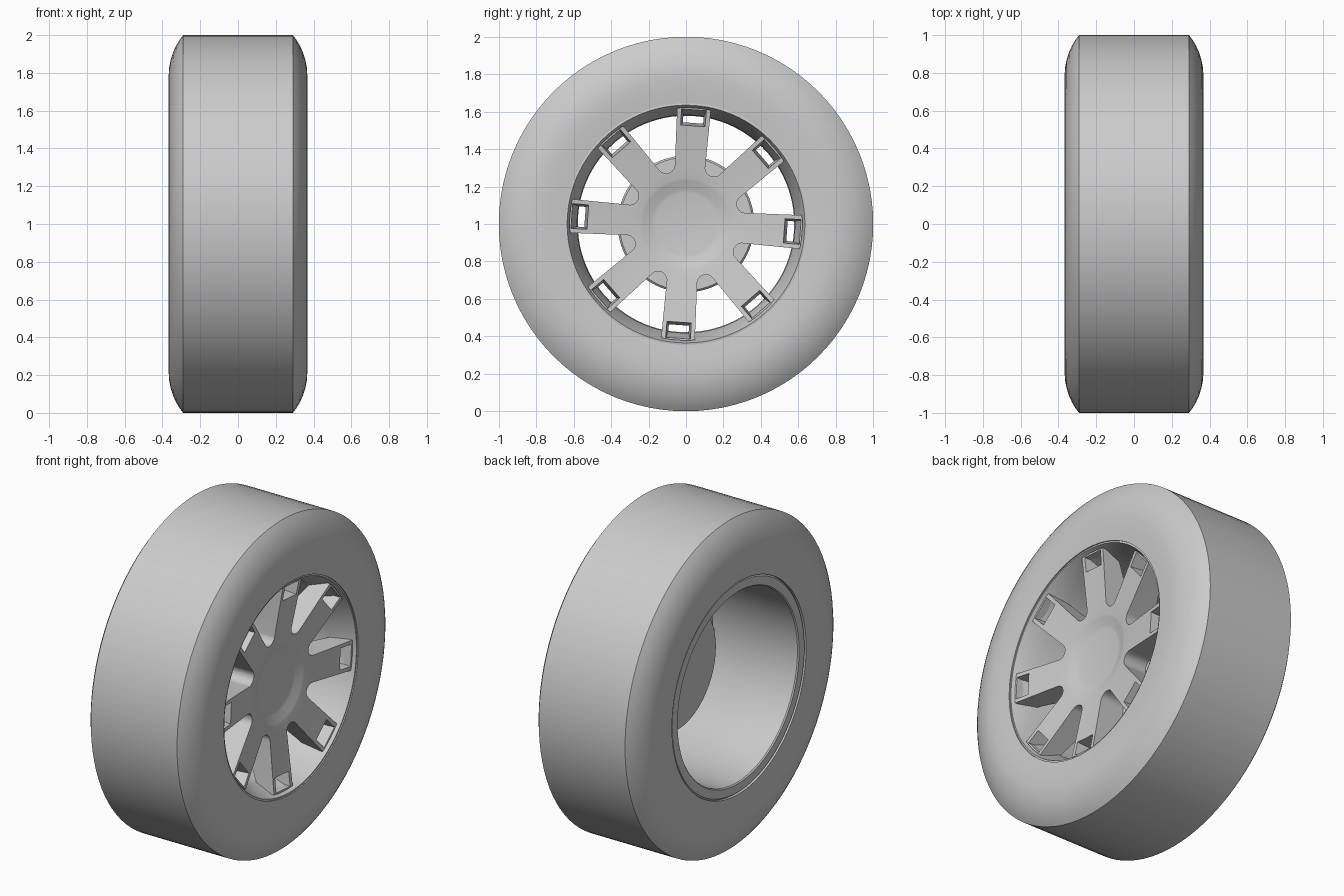
import bpy
import bmesh
from math import cos, sin, pi, radians

SEGMENTS = 96
SPOKES = 8
SPOKE_START = radians(-4)

old = bpy.data.objects.get("Cube")
if old:
    bpy.data.objects.remove(old, do_unlink=True)

grey = bpy.data.materials.new("light_grey")
grey.use_nodes = True
grey.diffuse_color = (0.6, 0.6, 0.6, 1)
grey.node_tree.nodes["Principled BSDF"].inputs["Base Color"].default_value = (0.6, 0.6, 0.6, 1)


def finish(bm, name):
    bmesh.ops.recalc_face_normals(bm, faces=bm.faces)
    mesh = bpy.data.meshes.new(name)
    bm.to_mesh(mesh)
    bm.free()
    mesh.materials.append(grey)
    obj = bpy.data.objects.new(name, mesh)
    bpy.context.collection.objects.link(obj)
    return obj


def smooth(obj):
    bpy.ops.object.select_all(action="DESELECT")
    obj.select_set(True)
    bpy.context.view_layer.objects.active = obj
    bpy.ops.object.shade_smooth_by_angle(angle=radians(25))


def place(x, radius, angle):
    """Point on the wheel: x along the axle, radius and angle around it."""
    return (x, radius * cos(angle), 1 + radius * sin(angle))


def lathe(name, profile):
    """Spin a closed (x, radius) profile around the axle."""
    bm = bmesh.new()
    rings = []
    for x, r in profile:
        if r == 0:
            rings.append([bm.verts.new(place(x, 0, 0))] * SEGMENTS)
        else:
            rings.append([bm.verts.new(place(x, r, 2 * pi * i / SEGMENTS)) for i in range(SEGMENTS)])
    for a, b in zip(rings, rings[1:] + rings[:1]):
        for i in range(SEGMENTS):
            j = (i + 1) % SEGMENTS
            corners = list(dict.fromkeys((a[i], a[j], b[j], b[i])))
            if len(corners) > 2:
                bm.faces.new(corners)
    return finish(bm, name)


def add_prism(bm, front, back, angle, x_front, x_back):
    """Join two (radial, sideways) outlines, turned to a given spoke angle."""
    c, s = cos(angle), sin(angle)
    loops = [[bm.verts.new((x, u * c - v * s, 1 + u * s + v * c)) for u, v in outline]
             for x, outline in ((x_front, front), (x_back, back))]
    for loop in loops:
        bm.faces.new(loop)
    n = len(front)
    for i in range(n):
        j = (i + 1) % n
        bm.faces.new((loops[0][i], loops[0][j], loops[1][j], loops[1][i]))


def box(r0, r1, half):
    return [(r0, -half), (r1, -half), (r1, half), (r0, half)]


# Tyre: flat tread, rounded shoulders, slightly dished sidewalls
shoulder = [(0.29, 1.0), (0.309, 0.975), (0.327, 0.945), (0.343, 0.91),
            (0.356, 0.87), (0.364, 0.83), (0.367, 0.79), (0.365, 0.73), (0.357, 0.645)]
tyre = lathe("tyre", shoulder + [(-x, r) for x, r in reversed(shoulder)])
smooth(tyre)

# Rim barrel: straight bore, flared at the outer side, flat lip at the inner side
barrel = lathe("rim_barrel", [(0.35, 0.645), (0.352, 0.635), (0.22, 0.582), (-0.345, 0.578),
                              (-0.352, 0.584), (-0.352, 0.635), (-0.34, 0.645)])
smooth(barrel)

# Hub flange behind the spokes
flange = lathe("hub_flange", [(0.13, 0), (0.13, 0.355), (0.12, 0.365), (0.055, 0.365), (0.055, 0)])
smooth(flange)

# Wheel face with dished centre, cut into spokes
face = lathe("spoked_face", [(0.252, 0), (0.252, 0.165), (0.256, 0.185), (0.274, 0.23), (0.278, 0.245),
                             (0.285, 0.3), (0.335, 0.622), (0.31, 0.622), (0.215, 0.585),
                             (0.11, 0.34), (0.11, 0)])

# Cutters: round-ended slots between spokes, tapered windows at spoke tips
bm = bmesh.new()
lean = radians(20.8)
start, turn = pi / 2 + lean, pi - 2 * lean
slot = [(0.335 + 0.047 * cos(start + turn * i / 12), 0.047 * sin(start + turn * i / 12)) for i in range(13)]
slot += [(0.9, slot[-1][1] - (0.9 - slot[-1][0]) * sin(lean) / cos(lean)),
         (0.9, slot[0][1] + (0.9 - slot[0][0]) * sin(lean) / cos(lean))]
for k in range(SPOKES):
    angle = SPOKE_START + 2 * pi * k / SPOKES
    add_prism(bm, slot, slot, angle + pi / SPOKES, 0.5, -0.1)
    add_prism(bm, box(0.522, 0.612, 0.068), box(0.55, 0.6, 0.046), angle, 0.35, 0.12)
cutter = finish(bm, "spoke_cutter")
cutter.hide_render = True

cut = face.modifiers.new("cut_spokes", "BOOLEAN")
cut.operation = "DIFFERENCE"
cut.solver = "EXACT"
cut.object = cutter
bpy.ops.object.select_all(action="DESELECT")
face.select_set(True)
bpy.context.view_layer.objects.active = face
bpy.ops.object.modifier_apply(modifier=cut.name)
bpy.data.objects.remove(cutter, do_unlink=True)
smooth(face)
